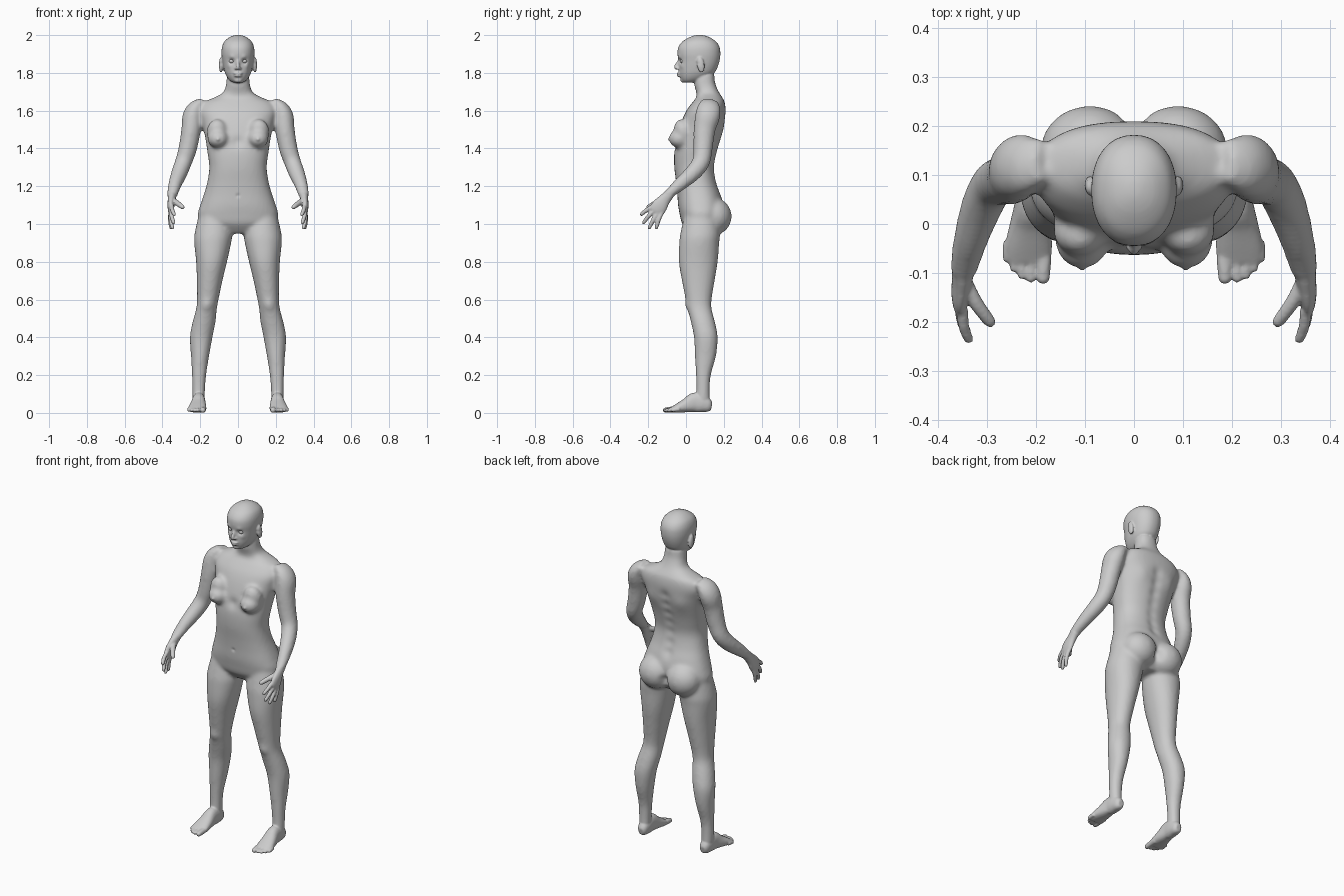
import bpy, bmesh, math
from mathutils import Vector, Matrix

X, Y = Vector((1, 0, 0)), Vector((0, 1, 0))


def spline(rings, k=4):
    """Catmull-Rom through ring tuples."""
    out, last = [], len(rings) - 1
    for i in range(last):
        a, b, c, d = (rings[min(max(j, 0), last)] for j in (i - 1, i, i + 1, i + 2))
        for s in range(k):
            t = s / k
            out.append([.5 * (2 * q + (r - p) * t + (2 * p - 5 * q + 4 * r - w) * t * t
                              + (3 * q - p - 3 * r + w) * t ** 3) for p, q, r, w in zip(a, b, c, d)])
    return out + [list(rings[-1])]


def tube(bm, rings, flat=False, p=2.0, n=28, sides=(1, -1)):
    """Loft of (x, y, z, radius_a, radius_b) rings, mirrored over x."""
    pts = spline(rings)
    for s in sides:
        loops = []
        for i, r in enumerate(pts):
            t = Vector(pts[min(i + 1, len(pts) - 1)][:3]) - Vector(pts[max(i - 1, 0)][:3])
            t.normalize()
            u = X if flat else (X - t * t.x).normalized()
            v = Y if flat else t.cross(u)
            loop = []
            for k in range(n):
                c, q = math.cos(2 * math.pi * k / n), math.sin(2 * math.pi * k / n)
                co = Vector(r[:3]) + u * r[3] * math.copysign(abs(c) ** (2 / p), c) \
                    + v * r[4] * math.copysign(abs(q) ** (2 / p), q)
                loop.append(bm.verts.new((co.x * s, co.y, co.z)))
            loops.append(loop)
        for a, b in zip(loops, loops[1:]):
            for k in range(n):
                bm.faces.new((a[k], a[(k + 1) % n], b[(k + 1) % n], b[k]))
        bm.faces.new(loops[0])
        bm.faces.new(loops[-1])


def ball(bm, c, r, tilt=0.0):
    """Ellipsoid, mirrored when off the centre line."""
    for s in ((1, -1) if c[0] else (1,)):
        m = Matrix.Translation((c[0] * s, c[1], c[2])) @ Matrix.Rotation(tilt, 4, 'X') @ Matrix.Diagonal((*r, 1))
        bmesh.ops.create_uvsphere(bm, u_segments=24, v_segments=16, radius=1, matrix=m)


def digit(bm, base, tip, r, bend=(0, 0, 0)):
    a, b, w = Vector(base), Vector(tip), Vector(bend)
    tube(bm, [(*(a.lerp(b, f) + w * 4 * f * (1 - f)), r * g, r * g)
              for f, g in ((0, 1), (.45, 1), (.85, .88), (.96, .65), (1, .25))], n=14)


def fuse(name, bm, voxel, iterations):
    """Merge overlapping parts into one smooth skin."""
    bmesh.ops.recalc_face_normals(bm, faces=bm.faces)
    me = bpy.data.meshes.new(name)
    bm.to_mesh(me)
    bm.free()
    ob = bpy.data.objects.new(name, me)
    bpy.context.collection.objects.link(ob)
    rm = ob.modifiers.new("remesh", 'REMESH')
    rm.mode, rm.voxel_size = 'VOXEL', voxel
    sm = ob.modifiers.new("smooth", 'SMOOTH')
    sm.factor, sm.iterations = .5, iterations
    dg = bpy.context.evaluated_depsgraph_get()
    new = bpy.data.meshes.new_from_object(ob.evaluated_get(dg))
    ob.modifiers.clear()
    ob.data = new
    return ob


# Torso and neck: z, half width, front, back
core = bmesh.new()
torso = [(.95, .10, .02, .15), (1.0, .195, -.02, .185), (1.05, .213, -.033, .195), (1.1, .2, -.042, .198),
         (1.16, .18, -.046, .183), (1.22, .163, -.052, .162), (1.3, .152, -.062, .15), (1.38, .162, -.062, .165),
         (1.46, .174, -.048, .188), (1.54, .19, -.025, .205), (1.6, .205, .002, .21), (1.645, .18, .035, .205),
         (1.67, .125, .055, .192), (1.695, .08, .055, .176), (1.73, .065, .045, .16), (1.76, .061, .042, .152),
         (1.8, .058, .045, .15)]
tube(core, [(0, (f + b) / 2, z, w, (b - f) / 2) for z, w, f, b in torso], True, 2.35, 40, (1,))
# Breasts and buttocks
ball(core, (.106, -.032, 1.452), (.056, .06, .05))
ball(core, (.11, -.012, 1.487), (.056, .05, .07), .35)
ball(core, (.09, .148, 1.04), (.102, .094, .098))
# Legs
tube(core, [(.125, .08, 1.04, .085, .09), (.13, .075, .95, .1, .105), (.134, .07, .9, .098, .106),
            (.14, .065, .8, .082, .103), (.15, .065, .7, .068, .087), (.16, .067, .6, .057, .069),
            (.167, .072, .55, .055, .064), (.18, .09, .48, .061, .064), (.195, .105, .4, .06, .063),
            (.201, .103, .3, .048, .056), (.206, .092, .2, .038, .04), (.208, .09, .12, .034, .036),
            (.208, .088, .05, .032, .04)], True, 2.1)
# Arms
tube(core, [(.185, .128, 1.65, .02, .045), (.222, .122, 1.615, .042, .062), (.24, .114, 1.57, .054, .066),
            (.248, .098, 1.5, .052, .058), (.266, .09, 1.4, .049, .051), (.288, .08, 1.33, .045, .047),
            (.31, .038, 1.272, .043, .044), (.333, -.03, 1.212, .036, .036), (.346, -.085, 1.164, .03, .027),
            (.35, -.105, 1.145, .026, .028)])
skin = fuse("body", core, .01, 8)

bm = bmesh.new()
bm.from_mesh(skin.data)
# Head: z, half width, front, back
head = [(1.748, .022, -.012, .04), (1.757, .04, -.022, .075), (1.775, .056, -.031, .115), (1.8, .069, -.037, .15),
        (1.83, .077, -.038, .167), (1.865, .083, -.04, .178), (1.9, .087, -.045, .182), (1.935, .085, -.041, .178),
        (1.965, .073, -.02, .16), (1.987, .048, .015, .128), (1.998, .022, .045, .098), (2.001, .005, .065, .078)]
tube(bm, [(0, (f + b) / 2, z, w, (b - f) / 2) for z, w, f, b in head], True, 2.2, 40, (1,))
# Nose, lips, chin, ears
tube(bm, [(0, -.032, 1.872, .008, .008), (0, -.042, 1.85, .008, .011), (0, -.052, 1.832, .011, .012),
          (0, -.048, 1.82, .01, .008)], n=16, sides=(1,))
ball(bm, (.011, -.042, 1.824), (.008, .011, .007))
ball(bm, (0, -.036, 1.797), (.025, .014, .0065))
ball(bm, (0, -.035, 1.785), (.021, .014, .0065))
ball(bm, (0, -.014, 1.763), (.024, .016, .015))
ball(bm, (.09, .078, 1.842), (.011, .02, .042), .15)
# Hands
tube(bm, [(.348, -.085, 1.16, .025, .026), (.351, -.113, 1.13, .021, .032), (.355, -.14, 1.095, .018, .042),
          (.355, -.158, 1.066, .014, .04), (.354, -.166, 1.055, .008, .03)])
for base, tip in (((.35, -.175, 1.095), (.334, -.241, 1.045)), ((.355, -.165, 1.075), (.337, -.229, 1.0)),
                  ((.357, -.148, 1.06), (.344, -.197, .972)), ((.357, -.128, 1.06), (.352, -.158, .972))):
    digit(bm, base, tip, .0115, (.005, -.003, .002))
digit(bm, (.347, -.112, 1.128), (.287, -.207, 1.084), .0145, (.004, -.004, .004))
# Feet
tube(bm, [(.206, .136, .034, .016, .02), (.206, .12, .038, .028, .034), (.207, .085, .05, .034, .048),
          (.208, .045, .055, .035, .052), (.211, 0, .039, .042, .037), (.215, -.045, .025, .048, .024),
          (.216, -.075, .016, .046, .015)], p=2.3)
for x, tip, r in ((.184, -.122, .016), (.209, -.12, .0115), (.227, -.113, .011), (.243, -.098, .011),
                  (.257, -.078, .011)):
    digit(bm, (x, -.035, .02), (x + .002, tip, .012), r, (0, 0, .002))
bpy.data.objects.remove(skin)
body = fuse("body", bm, .005, 3)

# Soft sculpting: x, y, z, radius, push y
dabs = [(.034, -.034, 1.862, .014, .014), (.034, -.036, 1.882, .014, -.004), (.05, -.02, 1.835, .015, -.004),
        (0, -.055, 1.15, .01, .012), (.165, 0, .57, .03, -.008), (.1, .2, 1.5, .05, .008),
        (.106, -.09, 1.447, .008, -.006), (.095, .068, 1.85, .009, .006), (0, .215, 1.03, .022, -.022),
        (0, .215, 1.0, .022, -.02), (0, -.04, 1.43, .03, .012)]
dabs += [(0, .17 + .1 * max(0, z - 1.3), z, .03, -.009) for z in (1.18, 1.24, 1.3, 1.36, 1.42, 1.48, 1.54)]
for v in body.data.vertices:
    co, push = v.co, 0
    for x, y, z, r, d in dabs:
        if abs(co.z - z) < 2.5 * r:
            q = (abs(co.x) - x) ** 2 + (co.y - y) ** 2 + (co.z - z) ** 2
            if q < 6 * r * r:
                push += d * math.exp(-q / (r * r))
    co.y += push
    co.z = max(co.z, 0)
body.data.shade_smooth()

# Eyeballs
bm = bmesh.new()
ball(bm, (.034, -.018, 1.862), (.014, .013, .011))
me = bpy.data.meshes.new("eyes")
bm.to_mesh(me)
bm.free()
me.shade_smooth()
bpy.context.collection.objects.link(bpy.data.objects.new("eyes", me))
